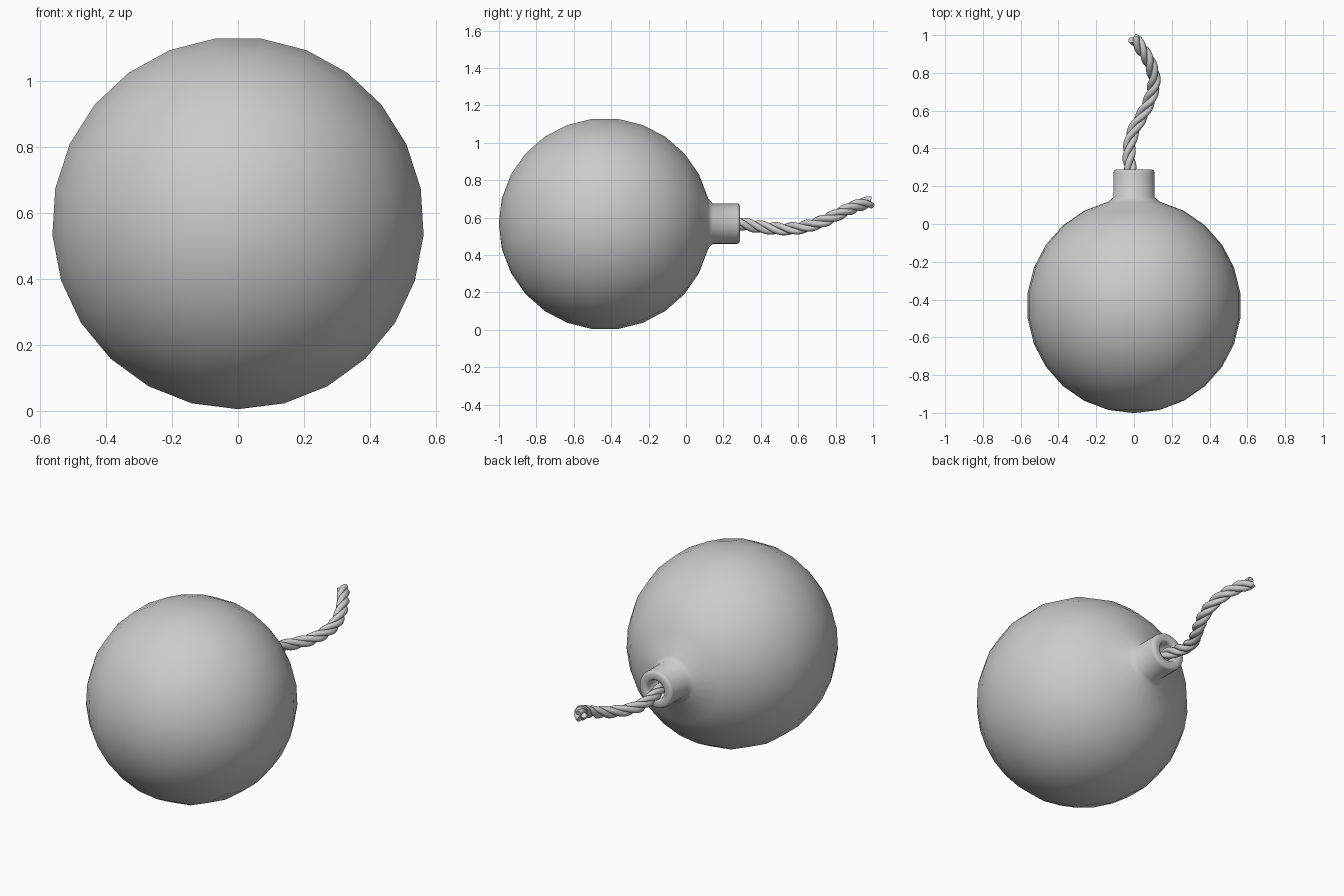
import bpy, math
from mathutils import Vector

if "Cube" in bpy.data.objects:
    bpy.data.objects.remove(bpy.data.objects["Cube"])

CZ, CY, R = 0.568, -0.433, 0.568

grey = bpy.data.materials.new("plain grey")
grey.diffuse_color = (0.6, 0.6, 0.6, 1)
grey.use_nodes = True
grey.node_tree.nodes["Principled BSDF"].inputs["Base Color"].default_value = grey.diffuse_color


def mesh_object(name, verts, faces):
    me = bpy.data.meshes.new(name)
    me.from_pydata(verts, [], faces)
    me.materials.append(grey)
    me.polygons.foreach_set("use_smooth", [True] * len(me.polygons))
    ob = bpy.data.objects.new(name, me)
    bpy.context.collection.objects.link(ob)
    return ob


def lathe(name, profile, n):
    """Spin (radius, y) points about the y axis; first and last are poles."""
    verts = [(0, profile[0][1], CZ)]
    faces = []
    for r, y in profile[1:-1]:
        for k in range(n):
            a = 2 * math.pi * k / n - math.pi / 2
            verts.append((r * math.cos(a), y, CZ + r * math.sin(a)))
    rings = len(profile) - 2
    verts.append((0, profile[-1][1], CZ))
    last = len(verts) - 1
    for k in range(n):
        k2 = (k + 1) % n
        faces.append((0, 1 + k, 1 + k2))
        for i in range(rings - 1):
            a, b = 1 + i * n, 1 + (i + 1) * n
            faces.append((a + k, b + k, b + k2, a + k2))
        e = 1 + (rings - 1) * n
        faces.append((e + k, last, e + k2))
    return mesh_object(name, verts, faces)


# Round body flowing into a hollow collar
profile = []
for i in range(13):
    t = math.pi * i / 13
    profile.append((R * math.sin(t), CY - R * math.cos(t)))
profile += [(0.109, 0.142), (0.109, 0.272), (0.105, 0.283), (0.096, 0.288),
            (0.066, 0.288), (0.057, 0.282), (0.054, 0.27), (0.054, 0.19), (0, 0.19)]
lathe("bomb_body", profile, 25)

# Fuse centre line
path = [Vector(p) for p in (
    (0, 0.19, 0.568), (-0.02, 0.29, 0.566), (-0.026, 0.38, 0.552), (-0.008, 0.48, 0.541),
    (0.045, 0.58, 0.542), (0.088, 0.67, 0.56), (0.107, 0.76, 0.592),
    (0.085, 0.85, 0.635), (0.045, 0.92, 0.664), (0.0, 0.985, 0.682))]


def spline(t):
    """Catmull-Rom point on the path, t in 0..1."""
    s = min(t, 0.99999) * (len(path) - 1)
    i, f = int(s), s - int(s)
    p0, p1 = path[max(i - 1, 0)], path[i]
    p2, p3 = path[i + 1], path[min(i + 2, len(path) - 1)]
    return 0.5 * (2 * p1 + (p2 - p0) * f + (2 * p0 - 5 * p1 + 4 * p2 - p3) * f * f
                  + (3 * p1 - p0 - 3 * p2 + p3) * f ** 3)


def frame(d):
    d = d.normalized()
    u = Vector((0, 0, 1)).cross(d).normalized()
    return u, d.cross(u)


# Three twisted strands of the fuse
STEPS, SIDES, TURNS = 72, 8, 3.7
for s in range(3):
    line = []
    for i in range(STEPS + 1):
        t = i / STEPS
        c = spline(t)
        u, v = frame(spline(min(t + 0.01, 1)) - spline(max(t - 0.01, 0)))
        a = 2 * math.pi * (TURNS * t + s / 3)
        line.append(c + 0.0175 * (u * math.cos(a) + v * math.sin(a)))
    verts, faces = [], []
    for i, c in enumerate(line):
        u, v = frame(line[min(i + 1, STEPS)] - line[max(i - 1, 0)])
        for k in range(SIDES):
            a = 2 * math.pi * k / SIDES
            verts.append(c + 0.0175 * (u * math.cos(a) + v * math.sin(a)))
    for i in range(STEPS):
        for k in range(SIDES):
            k2 = (k + 1) % SIDES
            a, b = i * SIDES, (i + 1) * SIDES
            faces.append((a + k, a + k2, b + k2, b + k))
    faces.append(tuple(reversed(range(SIDES))))
    faces.append(tuple(STEPS * SIDES + k for k in range(SIDES)))
    ob = mesh_object("fuse_strand_%d" % (s + 1), verts, faces)
    for p in ob.data.polygons[-2:]:
        p.use_smooth = False

# Make the body normals point outward
import bmesh
me = bpy.data.objects["bomb_body"].data
bm = bmesh.new()
bm.from_mesh(me)
bmesh.ops.recalc_face_normals(bm, faces=bm.faces)
bm.to_mesh(me)
bm.free()
